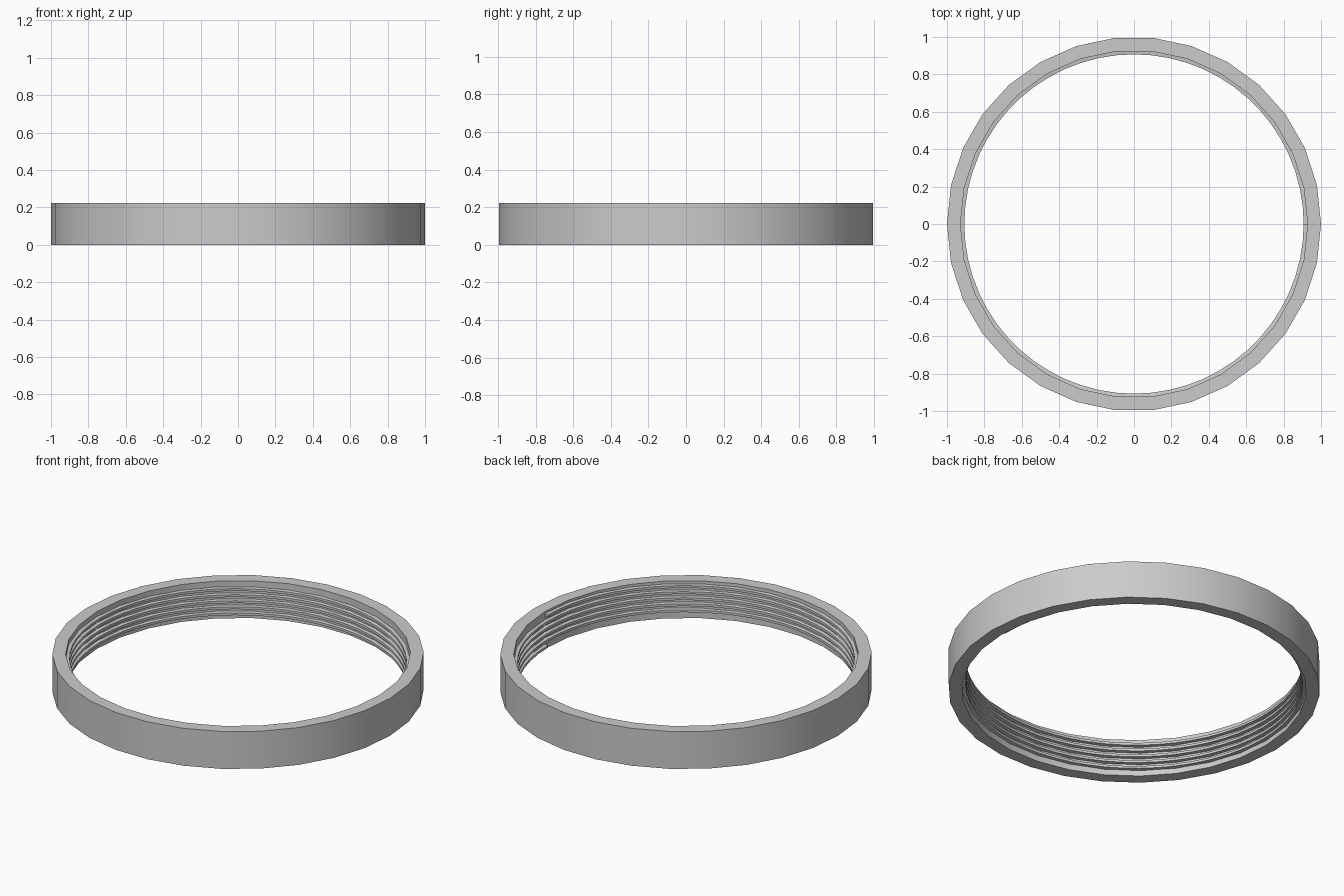
import bpy, bmesh, math

if "Cube" in bpy.data.objects:
    bpy.data.objects.remove(bpy.data.objects["Cube"])

grey = bpy.data.materials.new("light grey")
grey.diffuse_color = (0.6, 0.6, 0.6, 1)
grey.use_nodes = True
grey.node_tree.nodes["Principled BSDF"].inputs["Base Color"].default_value = grey.diffuse_color


def finish(name, bm):
    bmesh.ops.recalc_face_normals(bm, faces=bm.faces)
    mesh = bpy.data.meshes.new(name)
    bm.to_mesh(mesh)
    bm.free()
    mesh.materials.append(grey)
    ob = bpy.data.objects.new(name, mesh)
    bpy.context.collection.objects.link(ob)
    bpy.context.view_layer.objects.active = ob
    ob.select_set(True)
    bpy.ops.object.shade_smooth_by_angle(angle=math.radians(30))
    ob.select_set(False)


def section(bm, profile, angle, lift=0):
    """Place a radius/height profile at an angle around the axis."""
    return [bm.verts.new((r * math.cos(angle), r * math.sin(angle), z + lift))
            for r, z in profile]


def bridge(bm, a, b):
    n = len(a)
    for i in range(n):
        j = (i + 1) % n
        bm.faces.new((a[i], a[j], b[j], b[i]))


HEIGHT = 0.222

# Collar: a 30-sided band with a rectangular cross-section
SIDES = 30
bm = bmesh.new()
profile = [(0.928, 0), (1, 0), (1, HEIGHT), (0.928, HEIGHT)]
rings = [section(bm, profile, math.tau * i / SIDES) for i in range(SIDES)]
for i in range(SIDES):
    bridge(bm, rings[i], rings[(i + 1) % SIDES])
finish("collar", bm)

# Internal screw thread: a trapezoid swept along a helix
TURNS, STEPS, PITCH = 5, 60, 0.036
bm = bmesh.new()
profile = [(0.935, -0.011), (0.907, -0.007), (0.907, 0.007), (0.935, 0.011)]
rings = [section(bm, profile, math.tau * i / STEPS, 0.02 + PITCH * i / STEPS)
         for i in range(TURNS * STEPS + 1)]
for a, b in zip(rings, rings[1:]):
    bridge(bm, a, b)
bm.faces.new(rings[0])
bm.faces.new(rings[-1])
finish("screw_thread", bm)
